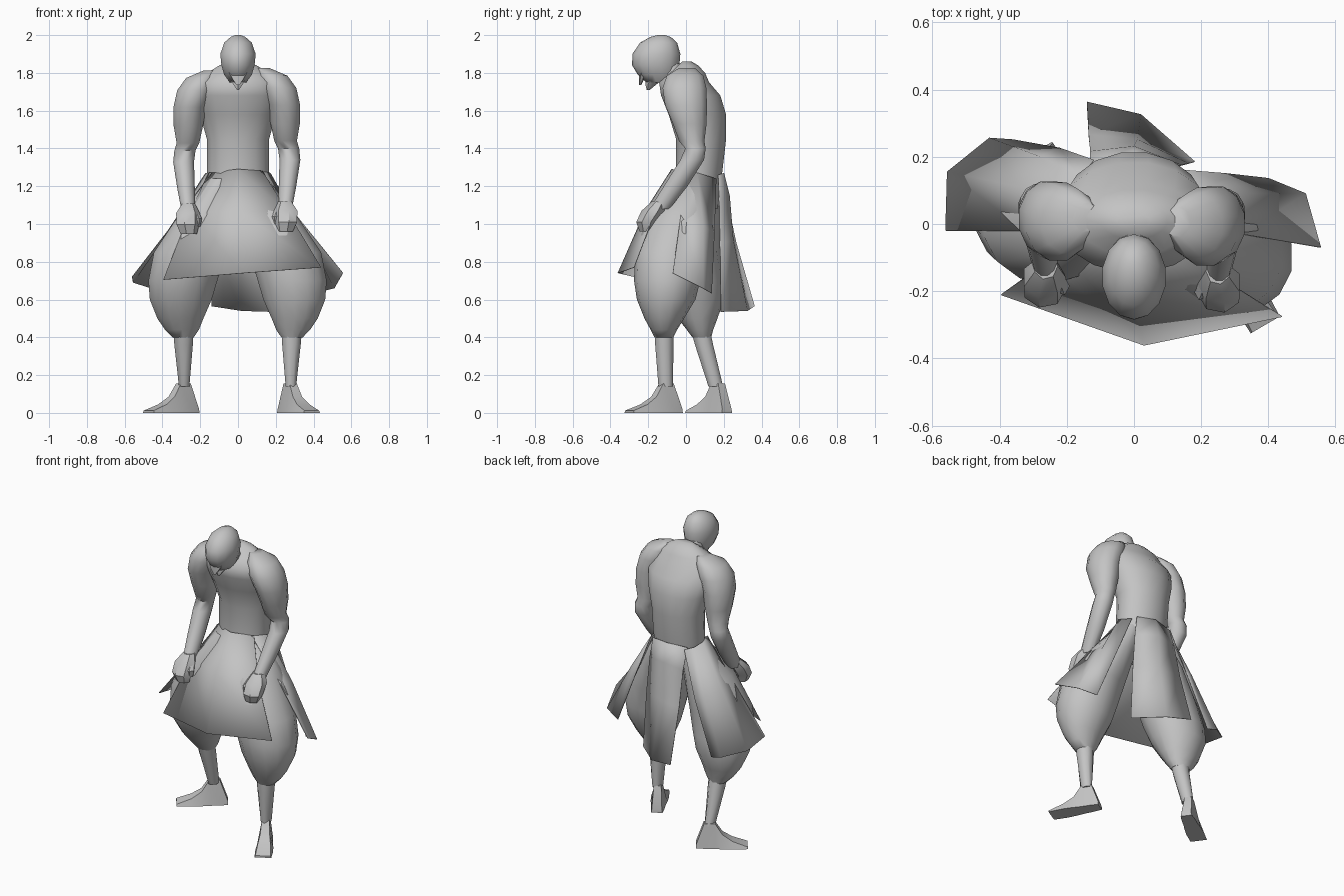
import bpy, bmesh, math
from mathutils import Vector

cube = bpy.data.objects.get("Cube")
if cube:
    bpy.data.objects.remove(cube, do_unlink=True)

grey = bpy.data.materials.new("plain_grey")
grey.use_nodes = True
colour = (0.55, 0.55, 0.55, 1)
grey.diffuse_color = colour
grey.node_tree.nodes["Principled BSDF"].inputs["Base Color"].default_value = colour


def finish(name, bm, angle=45):
    """Turn a bmesh into a shaded object with the shared material."""
    bmesh.ops.recalc_face_normals(bm, faces=bm.faces)
    mesh = bpy.data.meshes.new(name)
    bm.to_mesh(mesh)
    bm.free()
    mesh.materials.append(grey)
    obj = bpy.data.objects.new(name, mesh)
    bpy.context.collection.objects.link(obj)
    bpy.ops.object.select_all(action='DESELECT')
    obj.select_set(True)
    bpy.context.view_layer.objects.active = obj
    bpy.ops.object.shade_smooth_by_angle(angle=math.radians(angle))
    return obj


def bridge(bm, rings):
    """Join closed rings of points and cap both ends."""
    loops = [[bm.verts.new(p) for p in ring] for ring in rings]
    count = len(loops[0])
    for low, high in zip(loops, loops[1:]):
        for i in range(count):
            j = (i + 1) % count
            bm.faces.new((low[i], low[j], high[j], high[i]))
    bm.faces.new(loops[0])
    bm.faces.new(loops[-1][::-1])


def loft(name, sections, sides=12, place=lambda p: p, angle=50):
    """Stack level ellipses, each given as x, y, z, x radius, y radius."""
    bm = bmesh.new()
    rings = []
    for x, y, z, rx, ry in sections:
        turns = [math.tau * (i + 0.5) / sides for i in range(sides)]
        rings.append([place(Vector((x + rx * math.cos(t), y + ry * math.sin(t), z)))
                      for t in turns])
    bridge(bm, rings)
    return finish(name, bm, angle)


def cloth(name, rows):
    """Make a thin hanging panel from rows of points, waist to hem."""
    bm = bmesh.new()
    grid = [[bm.verts.new(p) for p in row] for row in rows]
    for upper, lower in zip(grid, grid[1:]):
        for i in range(len(upper) - 1):
            bm.faces.new((upper[i], lower[i], lower[i + 1], upper[i + 1]))
    obj = finish(name, bm, 60)
    thick = obj.modifiers.new("thickness", 'SOLIDIFY')
    thick.thickness = 0.004
    thick.offset = 0


def foot(name, ankle, direction):
    """Wedge foot: distance along the toe line, sole width, top width, height."""
    ahead = Vector((*direction, 0)).normalized()
    side = Vector((-ahead.y, ahead.x, 0))
    base = Vector((*ankle, 0))
    up = Vector((0, 0, 1))
    rings = []
    for d, sole, top, height in [(-.088, .034, .03, .02), (-.04, .04, .022, .155),
                                 (.025, .044, .022, .155), (.07, .05, .028, .085),
                                 (.13, .054, .038, .045), (.22, .05, .045, .012)]:
        c = base + ahead * d
        rings.append([c - side * sole, c + side * sole,
                      c + side * top + up * height, c - side * top + up * height])
    bm = bmesh.new()
    bridge(bm, rings)
    finish(name, bm, 40)


# Torso, hunched forward at the chest, highest behind the neck
loft("torso", [(0, .06, 1.08, .13, .11), (0, .07, 1.28, .168, .125),
               (0, .08, 1.45, .168, .135), (0, .06, 1.58, .205, .155),
               (0, .025, 1.68, .23, .16), (0, -.01, 1.75, .215, .135),
               (0, .005, 1.8, .165, .098), (0, .01, 1.84, .1, .055),
               (0, .005, 1.86, .05, .025)], 16, angle=60)
loft("neck", [(0, 0, 1.7, .1, .1), (0, -.06, 1.77, .07, .08), (0, -.1, 1.85, .06, .07)])

# Head and open jaw
loft("head", [(0, -.14, 1.75, .045, .07), (0, -.15, 1.79, .075, .105),
              (0, -.16, 1.84, .09, .125), (0, -.157, 1.9, .096, .127),
              (0, -.145, 1.96, .075, .098), (0, -.135, 1.99, .04, .055),
              (0, -.13, 2, .015, .02)], 14)
loft("chin", [(0, -.2, 1.71, .006, .008), (0, -.185, 1.74, .03, .03),
              (0, -.16, 1.78, .06, .05)], 6)
loft("upper_lip", [(0, -.243, 1.735, .008, .005), (0, -.235, 1.77, .035, .015),
                   (0, -.22, 1.81, .06, .03)], 6)

# Arms, fists and legs: shaped on the left, mirrored with a change of pose
arm = [(.13, .005, 1.825, .04, .045), (.18, -.005, 1.785, .085, .1),
       (.212, -.008, 1.72, .1, .12), (.242, 0, 1.63, .09, .115),
       (.25, .02, 1.53, .08, .092), (.252, .03, 1.44, .062, .07),
       (.268, .05, 1.4, .058, .056), (.275, .033, 1.34, .057, .065),
       (.262, -.055, 1.2, .048, .065), (.25, -.14, 1.08, .037, .055)]
fist = [(.25, -.14, 1.12, .036, .04), (.255, -.175, 1.07, .066, .062),
        (.255, -.21, 1.01, .064, .055), (.25, -.21, .96, .045, .036)]
thumb = [(.2, -.2, 1, .015, .02), (.2, -.2, 1.04, .022, .028), (.215, -.17, 1.08, .02, .02)]
trousers = [(.08, .05, 1.24, .08, .1), (.17, -.03, 1.05, .14, .17),
            (.25, -.09, .85, .195, .18), (.287, -.1, .7, .187, .175),
            (.298, -.105, .6, .168, .155), (.3, -.115, .5, .125, .105),
            (.292, -.117, .44, .092, .07), (.286, -.117, .4, .058, .05)]
shin = [(.285, -.115, .46, .06, .055), (.283, -.115, .36, .053, .052),
        (.28, -.107, .14, .03, .042)]


def left_pose(p):
    return p


def right_arm_pose(p):
    return Vector((-p.x - .013, p.y + .015, p.z - .012))


def right_leg_pose(p):
    # The right leg trails further back towards the ground
    return Vector((-p.x - .005, p.y + .245 * (1.22 - p.z), p.z))


for side, arm_pose, leg_pose in [("left", left_pose, left_pose),
                                 ("right", right_arm_pose, right_leg_pose)]:
    loft(side + "_arm", arm, 12, arm_pose)
    loft(side + "_fist", fist, 7, arm_pose, 35)
    loft(side + "_thumb", thumb, 5, arm_pose, 35)
    loft(side + "_trouser_leg", trousers, 14, leg_pose)
    loft(side + "_shin", shin, 8, leg_pose)

foot("left_foot", (.28, -.11), (.5, -.86))
foot("right_foot", (-.295, .165), (-.8, -.58))

# Hanging waist panels
cloth("front_panel", [
    [(-.155, .01, 1.27), (0, -.075, 1.29), (.13, -.02, 1.28)],
    [(-.255, -.11, 1.06), (0, -.215, 1.07), (.265, -.165, 1.06)],
    [(-.395, -.21, .705), (.03, -.36, .74), (.44, -.275, .77)]])
cloth("left_panel", [
    [(.12, -.03, 1.28), (.17, .06, 1.27), (.15, .16, 1.24)],
    [(.32, -.03, 1.03), (.33, .09, .99), (.27, .15, .95)],
    [(.555, -.07, .74), (.51, .09, .66), (.4, .135, .633)]])
cloth("right_panel", [
    [(-.14, -.02, 1.27), (-.17, .07, 1.27), (-.16, .14, 1.26), (-.12, .19, 1.25)],
    [(-.32, -.02, 1.03), (-.34, .11, 1.01), (-.28, .2, .99), (-.22, .225, .97)],
    [(-.56, -.02, .72), (-.555, .155, .69), (-.43, .255, .65), (-.36, .25, .633)]])
cloth("back_panel", [
    [(-.13, .17, 1.26), (0, .2, 1.27), (.12, .17, 1.26)],
    [(-.13, .215, 1.13), (0, .23, 1.15), (.14, .175, 1.13)],
    [(-.135, .265, .9), (.01, .25, .91), (.16, .18, .9)],
    [(-.14, .362, .565), (.02, .325, .54), (.18, .185, .535)]])
